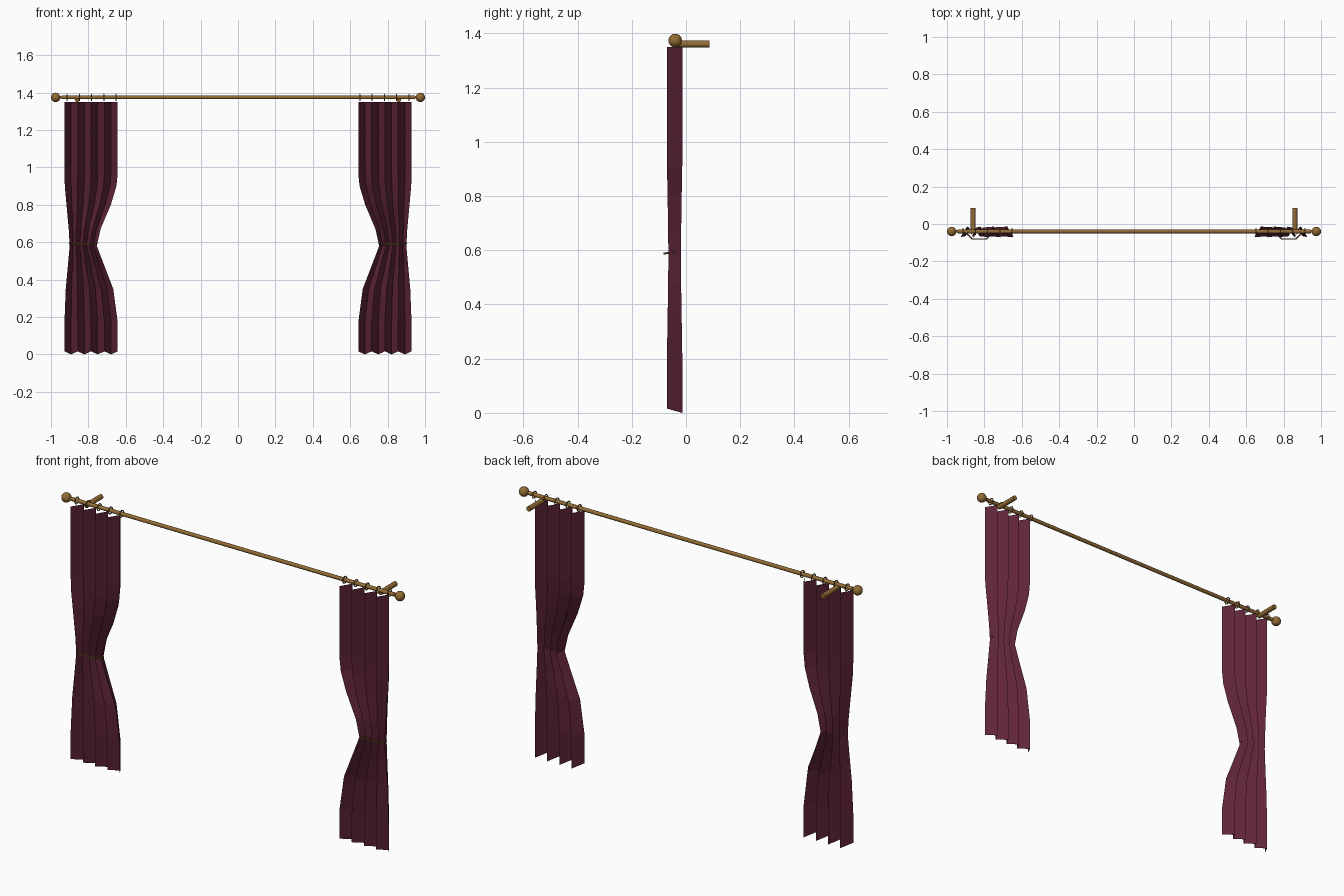
import bpy, bmesh, math
from mathutils import Vector

cube = bpy.data.objects.get("Cube")
if cube:
    bpy.data.objects.remove(cube)


def material(name, colour, metallic=0.0):
    m = bpy.data.materials.new(name)
    m.use_nodes = True
    m.diffuse_color = (*colour, 1)
    m.node_tree.nodes["Principled BSDF"].inputs["Base Color"].default_value = (*colour, 1)
    return m


BURGUNDY = material("burgundy cloth", (0.115, 0.018, 0.04))
BRASS = material("aged brass", (0.29, 0.15, 0.035))
GOLD = material("gold cord", (0.23, 0.13, 0.03))

ROD_Y, ROD_Z = -0.04, 1.374


def finish(name, mat, smooth=True):
    ob = bpy.context.object
    ob.name = name
    ob.data.materials.append(mat)
    if smooth:
        bpy.ops.object.shade_smooth_by_angle(angle=math.radians(40))
    return ob


def cylinder(name, a, b, radius, sides, mat):
    a, b = Vector(a), Vector(b)
    bpy.ops.mesh.primitive_cylinder_add(
        vertices=sides, radius=radius, depth=(b - a).length, location=(a + b) / 2,
        rotation=(b - a).to_track_quat('Z', 'Y').to_euler())
    return finish(name, mat)


# Pole across the top
cylinder("pole", (-0.945, ROD_Y, ROD_Z), (0.945, ROD_Y, ROD_Z), 0.01, 12, BRASS)

# Curtain outline: height, outer edge, inner edge, fold depth
OUTLINE = [
    (1.35, 0.928, 0.643, 0.029), (0.97, 0.928, 0.643, 0.029),
    (0.9, 0.926, 0.65, 0.028), (0.8, 0.917, 0.68, 0.026),
    (0.67, 0.905, 0.735, 0.024), (0.58, 0.9, 0.755, 0.023),
    (0.47, 0.91, 0.713, 0.024), (0.35, 0.921, 0.667, 0.026),
    (0.17, 0.928, 0.643, 0.029), (0.0, 0.928, 0.643, 0.029),
]
FOLDS = 4


def curtain(name, side):
    """Zigzag pleated sheet, gathered at the waist."""
    bm = bmesh.new()
    rows = []
    for z, outer, inner, depth in OUTLINE:
        row = []
        for i in range(2 * FOLDS + 1):
            t = i / (2 * FOLDS)
            front = i % 2 == 0
            x = side * (outer + (inner - outer) * t)
            y = -0.042 + (-depth if front else depth)
            hem = 0.016 if front and z == 0 else 0
            row.append(bm.verts.new((x, y, z + hem)))
        rows.append(row)
    for upper, lower in zip(rows, rows[1:]):
        for i in range(2 * FOLDS):
            bm.faces.new((upper[i], lower[i], lower[i + 1], upper[i + 1]))
    bmesh.ops.recalc_face_normals(bm, faces=bm.faces)
    if sum(f.normal.y for f in bm.faces) > 0:
        bmesh.ops.reverse_faces(bm, faces=bm.faces)
    me = bpy.data.meshes.new(name)
    bm.to_mesh(me)
    bm.free()
    ob = bpy.data.objects.new(name, me)
    me.materials.append(BURGUNDY)
    bpy.context.collection.objects.link(ob)


def tieback(name, side):
    """Thin cord wrapped around the front of the waist."""
    cu = bpy.data.curves.new(name, 'CURVE')
    cu.dimensions = '3D'
    cu.bevel_depth = 0.004
    cu.bevel_resolution = 1
    cu.use_fill_caps = True
    path = [(0.902, -0.045, 0.594), (0.865, -0.08, 0.588),
            (0.79, -0.08, 0.588), (0.752, -0.045, 0.594)]
    sp = cu.splines.new('POLY')
    sp.points.add(len(path) - 1)
    for p, (x, y, z) in zip(sp.points, path):
        p.co = (side * x, y, z, 1)
    cu.materials.append(GOLD)
    ob = bpy.data.objects.new(name, cu)
    bpy.context.collection.objects.link(ob)


for label, side in (("left", 1), ("right", -1)):
    curtain(label + "_curtain", side)
    tieback(label + "_tieback", side)

    # Ball finial with a slim neck
    bpy.ops.mesh.primitive_uv_sphere_add(
        segments=16, ring_count=10, radius=0.025, location=(side * 0.975, ROD_Y, ROD_Z))
    finish(label + "_finial", BRASS)
    cylinder(label + "_neck", (side * 0.94, ROD_Y, ROD_Z),
             (side * 0.96, ROD_Y, ROD_Z), 0.007, 10, BRASS)

    # Wall bracket
    cylinder(label + "_bracket", (side * 0.86, ROD_Y, 1.361),
             (side * 0.86, 0.086, 1.361), 0.013, 12, BRASS)

    # Hanging rings
    for i in range(5):
        bpy.ops.mesh.primitive_torus_add(
            major_segments=16, minor_segments=6, major_radius=0.017, minor_radius=0.003,
            location=(side * (0.914 - 0.0655 * i), ROD_Y, ROD_Z),
            rotation=(0, math.pi / 2, 0))
        finish(f"{label}_ring_{i + 1}", BRASS)
